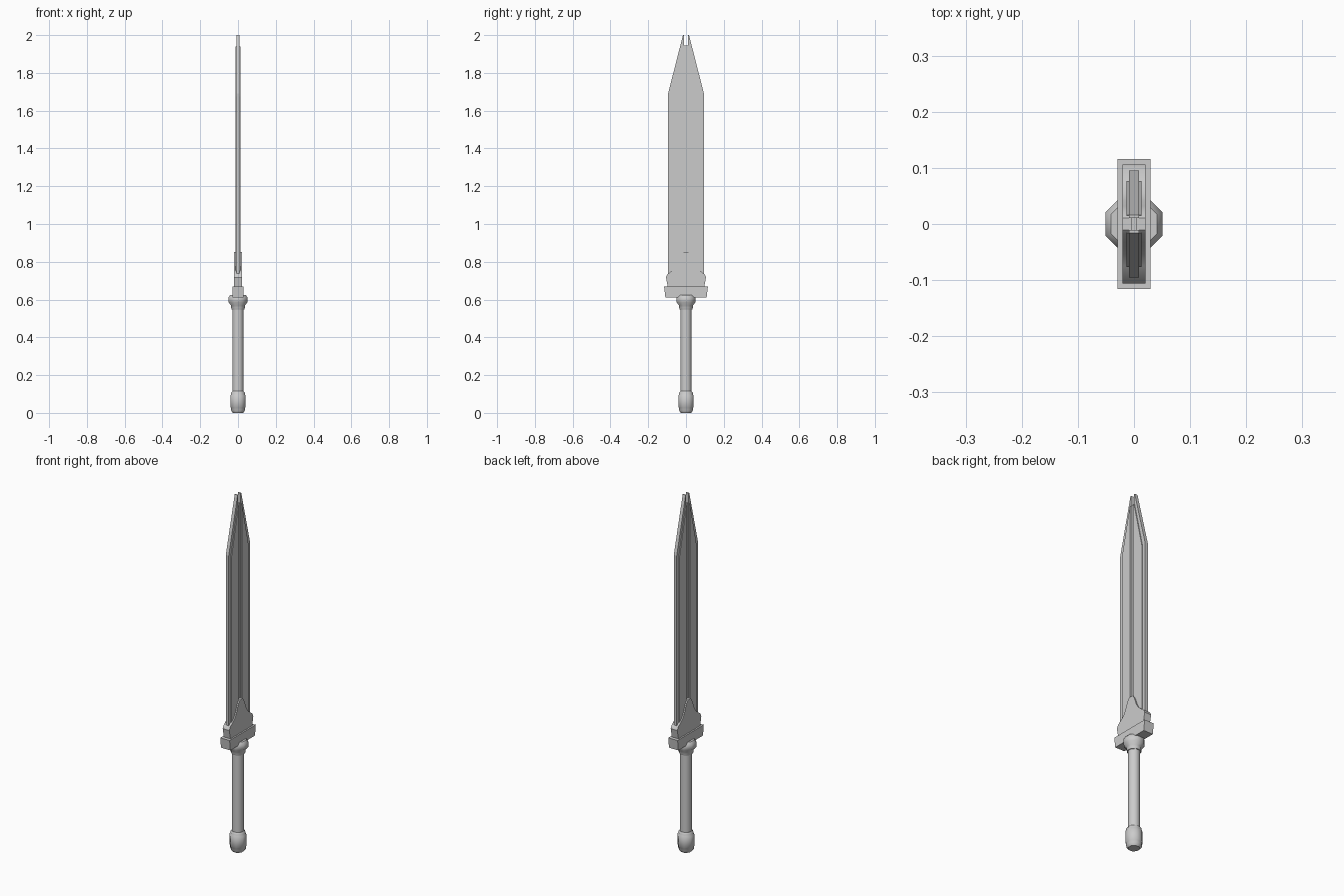
import bpy
import bmesh
import math

cube = bpy.data.objects.get("Cube")
if cube:
    bpy.data.objects.remove(cube, do_unlink=True)

steel = bpy.data.materials.new("plain grey")
steel.use_nodes = True
GREY = (0.6, 0.6, 0.6, 1.0)
steel.diffuse_color = GREY
steel.node_tree.nodes["Principled BSDF"].inputs["Base Color"].default_value = GREY


def finish(name, bm, smooth=None):
    bmesh.ops.recalc_face_normals(bm, faces=bm.faces)
    mesh = bpy.data.meshes.new(name)
    bm.to_mesh(mesh)
    bm.free()
    mesh.materials.append(steel)
    obj = bpy.data.objects.new(name, mesh)
    bpy.context.collection.objects.link(obj)
    if smooth:
        bpy.ops.object.select_all(action='DESELECT')
        obj.select_set(True)
        bpy.context.view_layer.objects.active = obj
        bpy.ops.object.shade_smooth_by_angle(angle=math.radians(smooth))
    return obj


def slab(name, outline, half, smooth=None):
    """Extrude a (y, z) outline through x from -half to +half."""
    bm = bmesh.new()
    base = bm.faces.new([bm.verts.new((-half, y, z)) for y, z in outline])
    ext = bmesh.ops.extrude_face_region(bm, geom=[base])
    verts = [g for g in ext["geom"] if isinstance(g, bmesh.types.BMVert)]
    bmesh.ops.translate(bm, vec=(2 * half, 0, 0), verts=verts)
    return finish(name, bm, smooth)


def lathe(name, profile, sides=8, smooth=50):
    """Stack of n-sided rings; each radius is measured to the flat side."""
    bm = bmesh.new()
    rings = []
    for r, z in profile:
        ring = []
        for i in range(sides):
            a = 2 * math.pi * (i + 0.5) / sides
            c = r / math.cos(math.pi / sides)
            ring.append(bm.verts.new((c * math.cos(a), c * math.sin(a), z)))
        rings.append(ring)
    for low, high in zip(rings, rings[1:]):
        for i in range(sides):
            j = (i + 1) % sides
            bm.faces.new((low[i], low[j], high[j], high[i]))
    bm.faces.new(rings[0])
    bm.faces.new(rings[-1])
    return finish(name, bm, smooth)


# Twin blade halves: thin cutting edge plus a thicker raised panel
edge = [(0.011, 0.66), (0.095, 0.66), (0.095, 1.69), (0.016, 2.0), (0.011, 2.0)]
panel = [(0.014, 0.66), (0.077, 0.66), (0.077, 1.675), (0.016, 1.94), (0.014, 1.94)]
for side, sign in (("left", 1), ("right", -1)):
    slab("blade_edge_" + side, [(sign * y, z) for y, z in edge], 0.009)
    slab("blade_panel_" + side, [(sign * y, z) for y, z in panel], 0.0135)

# Recessed strip joining the halves
slab("blade_core", [(-0.012, 0.66), (0.012, 0.66), (0.012, 1.945), (-0.012, 1.945)], 0.005)

# Upper guard with concave shoulders rising to a rounded peak
half = [(0.096, 0.665), (0.106, 0.718), (0.098, 0.735), (0.075, 0.752),
        (0.055, 0.770), (0.042, 0.792), (0.032, 0.820), (0.022, 0.842),
        (0.011, 0.853)]
slab("upper_guard", half + [(-y, z) for y, z in reversed(half)], 0.0205, 35)

# Lower guard block, slightly narrower underneath
bm = bmesh.new()
bmesh.ops.create_cube(bm, size=1)
for v in bm.verts:
    top = v.co.z > 0
    v.co.x *= 0.058
    v.co.y *= 0.232 if top else 0.218
    v.co.z = 0.668 if top else 0.61
finish("lower_guard", bm)

# Handle parts
lathe("collar", [(0.033, 0.548), (0.036, 0.555), (0.036, 0.568), (0.050, 0.585),
                 (0.051, 0.610), (0.041, 0.625)])
lathe("grip", [(0.029, 0.10), (0.029, 0.555)])
lathe("pommel", [(0.028, 0.0), (0.038, 0.015), (0.038, 0.028), (0.041, 0.032),
                 (0.041, 0.092), (0.037, 0.097), (0.037, 0.105), (0.030, 0.115)])
